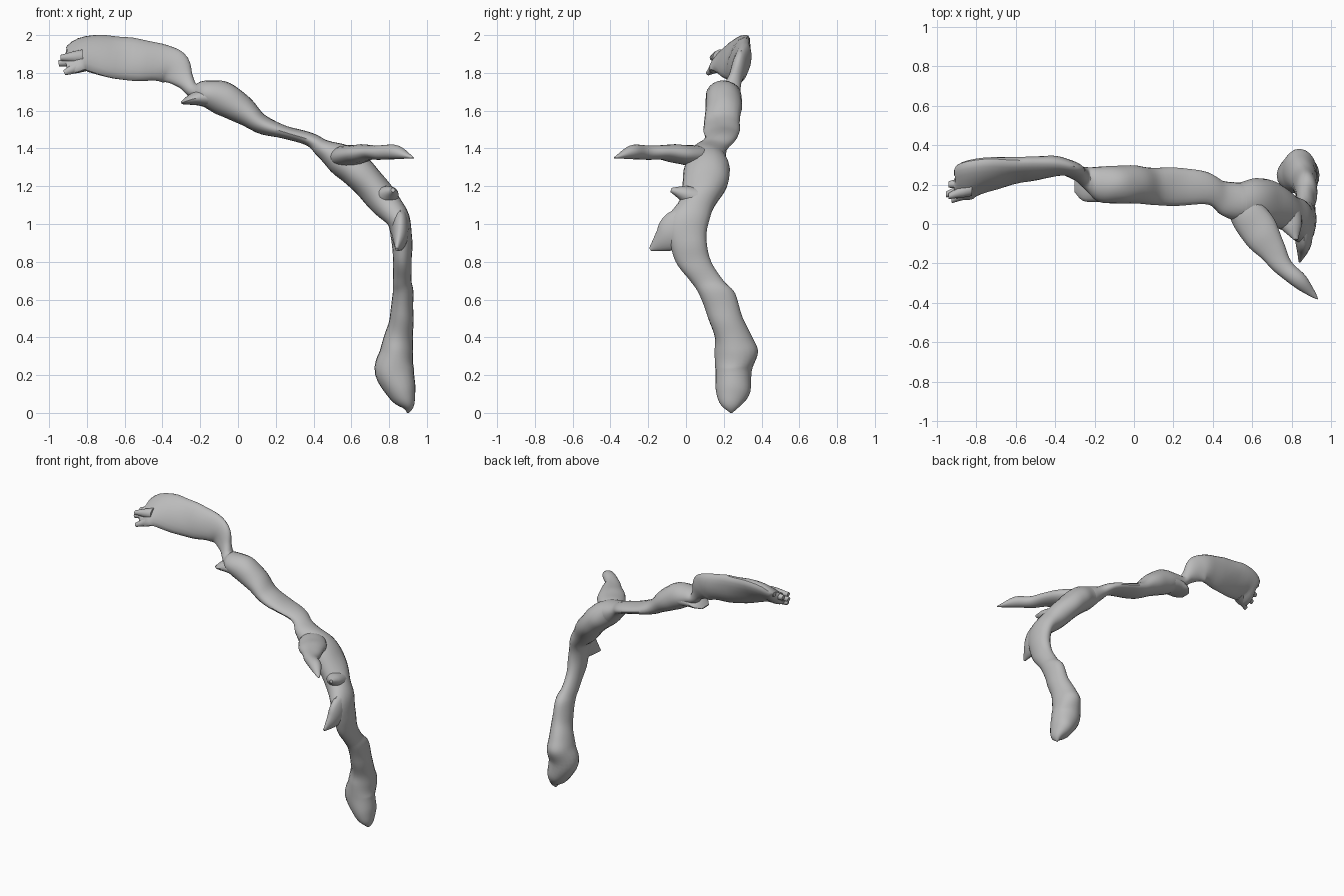
import bpy
import bmesh
from math import cos, sin, pi, radians
from mathutils import Vector, noise

SIDES = 20
STEPS = 5

cube = bpy.data.objects.get("Cube")
if cube:
    bpy.data.objects.remove(cube)

wood = bpy.data.materials.new("weathered grey")
grey = (0.5, 0.5, 0.5, 1)
wood.diffuse_color = grey
wood.use_nodes = True
wood.node_tree.nodes["Principled BSDF"].inputs["Base Color"].default_value = grey


def smooth_rows(rows):
    """Pass a Catmull-Rom curve through the section rows."""
    rows = [Vector(tuple(row) + (0,) * (6 - len(row))) / 100 for row in rows]
    padded = [rows[0]] + rows + [rows[-1]]
    result = []
    for before, start, end, after in zip(padded, padded[1:], padded[2:], padded[3:]):
        for step in range(STEPS):
            t = step / STEPS
            result.append(start + (end - before) * t / 2
                          + (before * 2 - start * 5 + end * 4 - after) * t * t / 2
                          + (start * 3 - before - end * 3 + after) * t ** 3 / 2)
    return result + [rows[-1]]


def loft(name, rows, side, knots=0.006):
    """Skin elliptical sections: x, y, z, side radius, normal radius, tilt (hundredths)."""
    side = Vector(side).normalized()
    sections = smooth_rows(rows)
    centres = [Vector(section[:3]) for section in sections]
    mesh = bpy.data.meshes.new(name)
    bm = bmesh.new()
    rings = []
    last = len(sections) - 1
    for i, section in enumerate(sections):
        tangent = centres[min(i + 1, last)] - centres[max(i - 1, 0)]
        normal = side.cross(tangent).normalized()
        wide, tall, tilt = section[3], section[4], radians(section[5] * 100)
        ring = []
        for k in range(SIDES):
            angle = 2 * pi * k / SIDES
            a, b = max(wide, 0.002) * cos(angle), max(tall, 0.002) * sin(angle)
            point = (centres[i] + side * (a * cos(tilt) - b * sin(tilt))
                     + normal * (a * sin(tilt) + b * cos(tilt)))
            # Gentle knots in the bark
            bump = noise.noise(point * 9) * min(knots, wide / 5, tall / 5)
            point += (point - centres[i]).normalized() * bump
            point.z = max(point.z, 0)
            ring.append(bm.verts.new(point))
        rings.append(ring)
    for lower, upper in zip(rings, rings[1:]):
        for k in range(SIDES):
            n = (k + 1) % SIDES
            bm.faces.new((lower[k], lower[n], upper[n], upper[k]))
    bm.faces.new(rings[0])
    bm.faces.new(rings[-1])
    bmesh.ops.recalc_face_normals(bm, faces=bm.faces)
    bm.to_mesh(mesh)
    bm.free()
    mesh.materials.append(wood)
    obj = bpy.data.objects.new(name, mesh)
    bpy.context.collection.objects.link(obj)
    bpy.ops.object.select_all(action="DESELECT")
    obj.select_set(True)
    bpy.context.view_layer.objects.active = obj
    bpy.ops.object.shade_smooth_by_angle(angle=radians(40))


ACROSS = (0, 1, 0)
SIDEWAYS = (1, 0, 0)

# Broad flattened upper end, narrow neck and middle limb
loft("upper_limb", [
    (-91, 18, 186, 3, 6, 45), (-88, 20, 186.5, 4, 10, 48),
    (-80, 23.5, 190, 5, 12.5, 45), (-60, 27, 187.5, 5, 12.5, 25),
    (-42, 29, 185.5, 5, 10.5, 15), (-34, 28.5, 182.5, 4, 9.5),
    (-28, 25.5, 176, 4, 5), (-24, 23, 171, 6, 4), (-18, 20, 169.5, 9, 6.5),
    (-8, 20, 166.5, 9.5, 9), (2, 20, 160.5, 9.5, 7.5), (12, 19, 153, 9.5, 5),
    (25, 19, 148.5, 9.5, 3.5), (38, 18, 144.5, 8, 3.5), (45, 13, 140, 9, 5),
    (53, 11, 135, 10, 8)], ACROSS)

# Bent trunk down to the pointed foot
loft("trunk", [
    (45, 13, 140, 8, 4), (53, 11, 135, 10, 8), (62, 11, 129, 12, 9),
    (70, 10, 121, 12, 8.5), (78, 6, 111, 10, 8), (85, 1, 102, 11, 6),
    (87, 1, 91, 10, 5.5), (87, 4, 80, 9.5, 5), (87, 11, 70, 9, 5),
    (87.5, 16.5, 63, 9.5, 5.5), (86.5, 21, 50, 9, 6.3), (85, 25, 40, 10, 7.5),
    (84, 26.5, 32, 11.5, 9), (83, 25, 22, 9.5, 10.5), (87, 25, 11, 9, 7.5),
    (90, 24, 4, 5, 3.5), (90, 24, 0, 0.5, 0.5)], ACROSS)

# Forked side branch pointing forward
loft("side_branch", [
    (50, 15, 134, 5, 4), (57, 5, 136, 9, 5.5), (64, -4, 137, 9.5, 5),
    (70, -13, 138, 7, 4), (76, -22, 138, 5, 4), (84, -29, 138, 4, 3.5),
    (90, -35, 136, 2, 1.5), (93, -38, 135, 0.3, 0.3)], (1, 0.9, 0))

# Broken stubs on the trunk and limb
loft("lower_stub", [
    (86, 2, 97, 4.5, 13), (86, -6, 95, 4.5, 11), (85.5, -12, 91, 3.2, 6.5),
    (84, -19, 86.5, 0.8, 1)], SIDEWAYS)
loft("upper_stub", [
    (77, 6, 113, 8, 7), (79, -1, 116, 6, 4.5), (82, -8, 118, 1.2, 1.2)], SIDEWAYS)
loft("neck_lip", [
    (-12, 20, 167, 9, 6), (-20, 20, 167, 9, 4.5), (-26, 20, 165.5, 8, 2.5),
    (-30, 20, 164, 4, 0.6)], ACROSS)

# Splinters at the torn end
for i, (tip_x, tip_y, tip_z) in enumerate([
        (-94, 14, 188), (-92, 12, 180), (-95, 15, 185), (-91, 26, 192), (-94, 20, 188)]):
    root = (-82, (tip_y + 23) / 2, (tip_z + 189) / 2, 4, 4)
    loft(f"splinter_{i + 1}", [root, (tip_x, tip_y, tip_z, 1.5, 1.5)], ACROSS)
